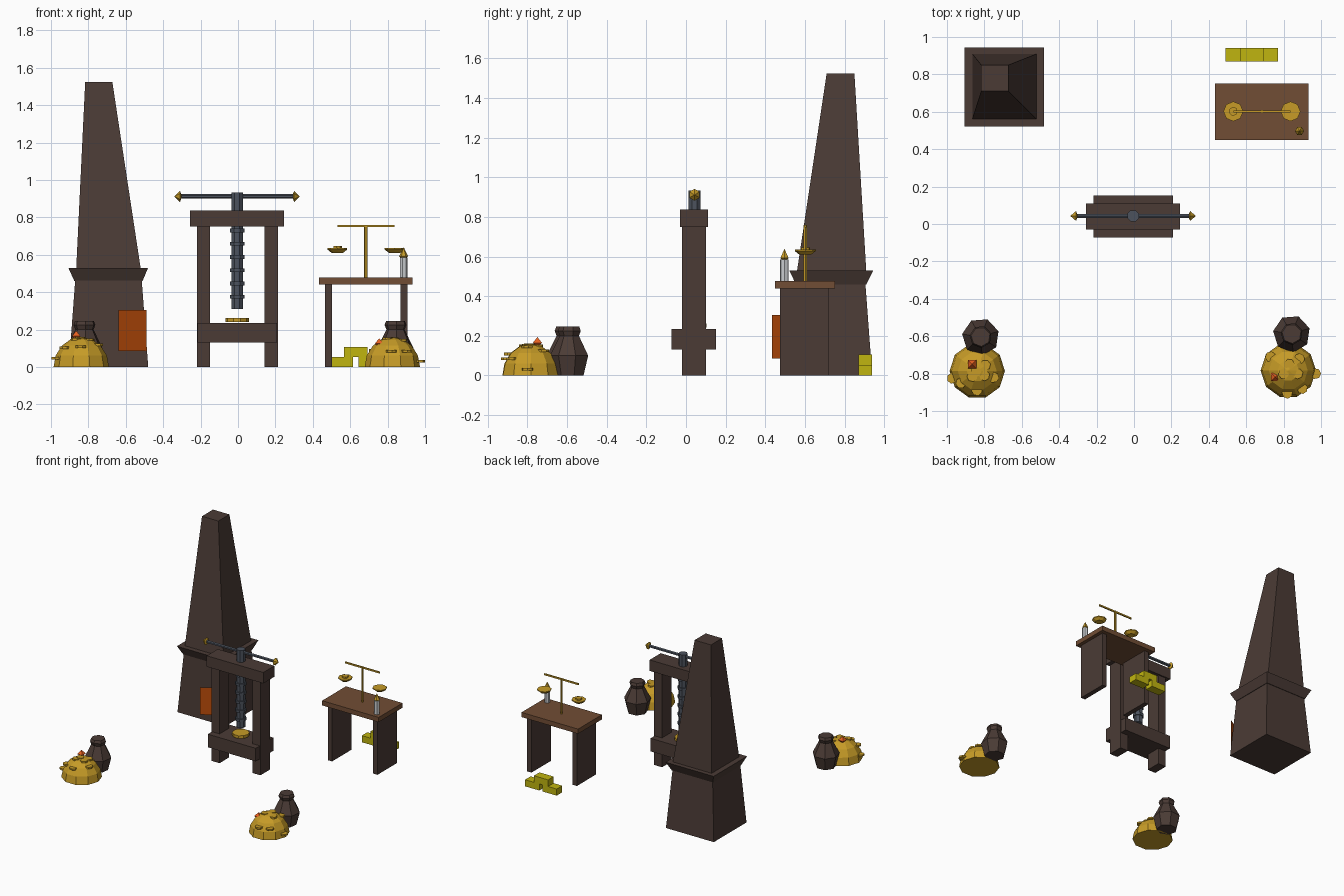
import bpy, bmesh, math
from mathutils import Vector, Matrix

if "Cube" in bpy.data.objects:
    bpy.data.objects.remove(bpy.data.objects["Cube"])


def mat(name, r, g, b):
    m = bpy.data.materials.new(name)
    m.diffuse_color = (r, g, b, 1)
    m.use_nodes = True
    m.node_tree.nodes["Principled BSDF"].inputs["Base Color"].default_value = m.diffuse_color
    return m


DARK = mat("dark brown", .07, .044, .036)
WOOD = mat("table brown", .165, .075, .035)
STEEL = mat("steel grey", .072, .085, .11)
GOLD = mat("gold", .57, .33, .02)
YELLOW = mat("ingot yellow", .53, .46, .005)
FIRE = mat("furnace orange", .52, .075, .003)
GEM = mat("gem orange", .8, .12, .015)
WAX = mat("candle wax", .6, .62, .64)


def finish(name, bm, material):
    bmesh.ops.recalc_face_normals(bm, faces=bm.faces)
    me = bpy.data.meshes.new(name)
    bm.to_mesh(me)
    bm.free()
    me.materials.append(material)
    ob = bpy.data.objects.new(name, me)
    bpy.context.collection.objects.link(ob)
    return ob


def loft(name, rings, material):
    """Skin a capped solid through rings of points."""
    bm = bmesh.new()
    vs = [[bm.verts.new(p) for p in ring] for ring in rings]
    n = len(vs[0])
    for a, b in zip(vs, vs[1:]):
        for i in range(n):
            j = (i + 1) % n
            bm.faces.new((a[i], a[j], b[j], b[i]))
    bm.faces.new(vs[0])
    bm.faces.new(vs[-1])
    return finish(name, bm, material)


def rect(x0, x1, y0, y1, z):
    return [(x0, y0, z), (x1, y0, z), (x1, y1, z), (x0, y1, z)]


def box(name, x0, x1, y0, y1, z0, z1, material):
    return loft(name, [rect(x0, x1, y0, y1, z0), rect(x0, x1, y0, y1, z1)], material)


def turned(name, loc, profile, sides, material, axis='Z', phase=0):
    """Lathe a (radius, height) profile; small radii make points."""
    rot = {'Z': Matrix(), 'X': Matrix.Rotation(math.pi / 2, 4, 'Y'),
           '-X': Matrix.Rotation(-math.pi / 2, 4, 'Y')}[axis]
    rings = []
    for r, h in profile:
        pts = [(r * math.cos(phase + math.tau * i / sides),
                r * math.sin(phase + math.tau * i / sides), h) for i in range(sides)]
        rings.append([Vector(loc) + rot @ Vector(p) for p in pts])
    return loft(name, rings, material)


# Furnace: tapered base, flared collar, leaning stack
loft("furnace_base", [rect(-.905, -.48, .525, .94, 0), rect(-.87, -.515, .555, .905, .47)], DARK)
loft("furnace_collar", [rect(-.875, -.51, .555, .91, .46), rect(-.907, -.481, .521, .945, .53)], DARK)
loft("furnace_stack", [rect(-.865, -.52, .56, .91, .525), rect(-.817, -.672, .71, .85, 1.525)], DARK)
# Glowing mouth: thin angled plate
bm = bmesh.new()
bm.faces.new([bm.verts.new(p) for p in ((-.64, .435, .085), (-.49, .525, .085),
                                        (-.49, .525, .305), (-.64, .435, .305))])
finish("furnace_mouth", bm, FIRE)

# Screw press frame
for side, x in (("left", -.185), ("right", .178)):
    box(side + "_press_post", x - .035, x + .035, -.02, .10, 0, .76, DARK)
box("press_bed", -.217, .208, -.072, .152, .13, .235, DARK)
box("press_top_beam", -.257, .246, -.03, .11, .75, .838, DARK)
# Screw with thread rings, lever and gold tips
PX, PY = -.005, .043
turned("press_screw", (PX, PY, 0), [(.033, .31), (.033, .933)], 8, STEEL, phase=math.pi / 8)
for i in range(6):
    z = .375 + .071 * i
    turned("screw_thread", (PX, PY, z), [(.042, -.01), (.042, .01)], 8, STEEL, phase=math.pi / 8)
turned("press_lever", (PX, PY, .912), [(.012, -.305), (.012, .305)], 6, STEEL, 'X')
for axis in ('X', '-X'):
    turned("lever_tip", (PX, PY, .912), [(.003, .295), (.03, .305), (.001, .335)], 6, GOLD, axis)
turned("press_coin", (PX, PY, .235), [(.063, .006), (.063, .028)], 10, GOLD)

# Counting table
box("table_top", .432, .934, .45, .752, .44, .478, WOOD)
for x in (.465, .868):
    box("table_leg", x, x + .038, .475, .72, 0, .445, DARK)

# Balance scale
SX, SY = .684, .602
turned("scale_post", (SX, SY, 0), [(.009, .475), (.009, .76)], 6, GOLD)
box("scale_beam", SX - .153, SX + .153, SY - .005, SY + .005, .748, .76, GOLD)
for dx in (-.153, .153):
    turned("scale_pan", (SX + dx, SY, .61), [(.03, 0), (.053, .018), (.053, .025)], 8, GOLD)
turned("pan_coin", (SX - .153, SY, .633), [(.024, 0), (.024, .014)], 7, GOLD)

# Candle with flame
turned("candle", (.885, .497, 0), [(.022, .478), (.022, .585)], 7, WAX)
turned("candle_flame", (.885, .497, 0), [(.004, .575), (.024, .592), (.001, .638)], 6, GOLD)

# Stacked ingots
for x, z in ((.49, 0), (.645, 0), (.566, .053)):
    box("ingot", x, x + .126, .87, .94, z, z + .053, YELLOW)

# Coin heaps: faceted dome, loose coins, gem and jar
HEAPS = [
    (-.838, -.786, (-.82, -.603), (-.865, -.75, .165),
     [(-.972, -.825), (-.845, -.79), (-.795, -.755), (-.80, -.81), (-.865, -.815),
      (-.84, -.89), (-.925, -.85), (-.75, -.82)]),
    (.825, -.783, (.843, -.587), (.755, -.818, .125),
     [(.971, -.80), (.83, -.75), (.875, -.80), (.82, -.905), (.90, -.88),
      (.73, -.71), (.885, -.72), (.80, -.80)]),
]
R, H = .148, .16
for cx, cy, jar, gem, coins in HEAPS:
    dome = [(R * math.cos(a), H * math.sin(a)) for a in (0, .39, .79, 1.18)] + [(.002, H)]
    turned("coin_heap", (cx, cy, 0), dome, 10, GOLD)
    for i, (x, y) in enumerate(coins):
        d = min(1, math.hypot(x - cx, y - cy) / R)
        z = max(.025, H * math.sqrt(1 - d * d) - .012)
        turned("loose_coin", (x, y, z), [(.029, 0), (.029, .013)], 7, GOLD, phase=i)
    turned("gem", gem, [(.001, -.026), (.032, 0), (.001, .028)], 4, GEM, phase=math.pi / 4)
    turned("jar", (*jar, 0), [(.075, 0), (.1, .1), (.05, .2), (.06, .225), (.052, .246)],
           7, DARK, phase=.3)
